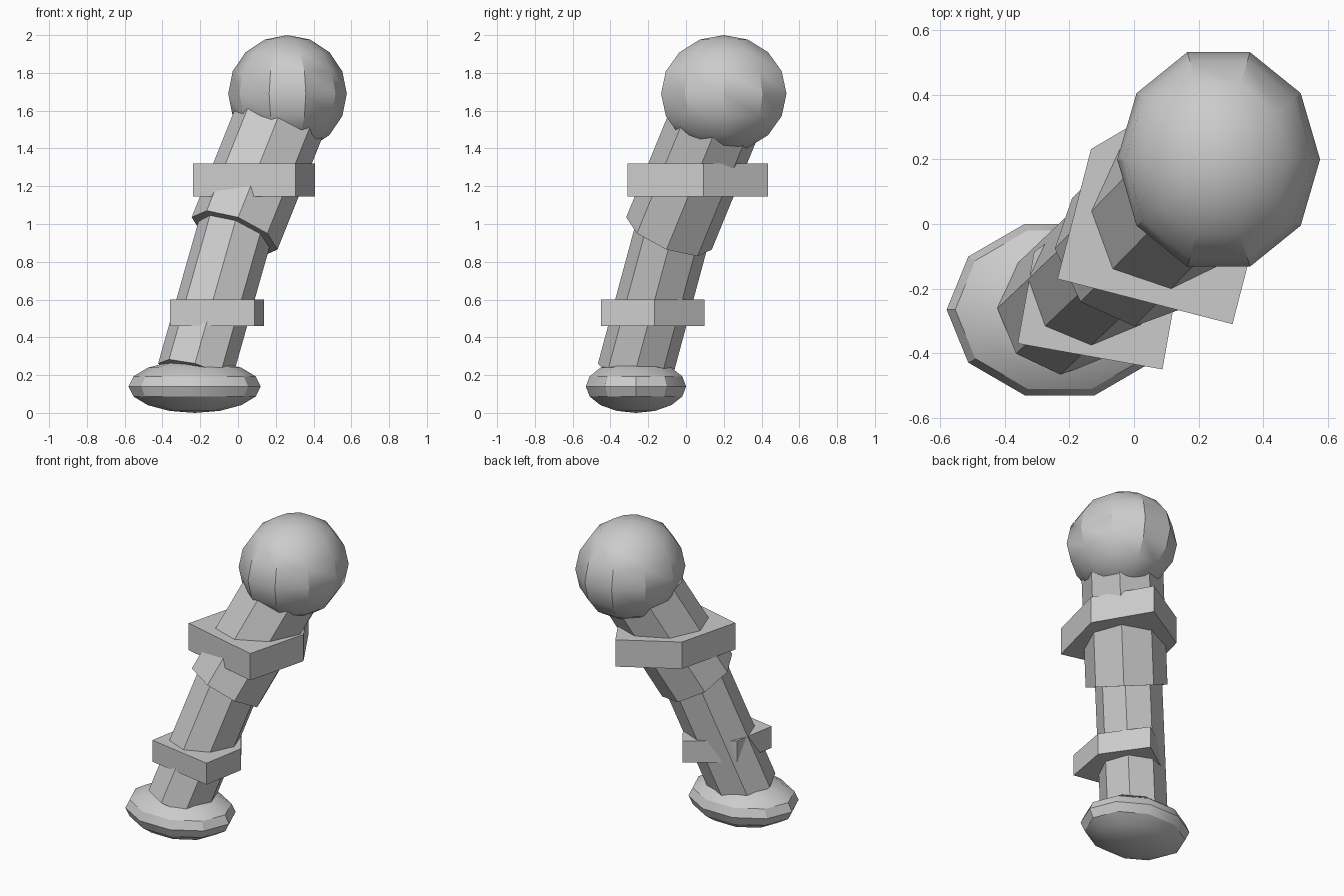
import bpy
import bmesh
from math import radians
from mathutils import Matrix, Vector

cube = bpy.data.objects.get("Cube")
if cube:
    bpy.data.objects.remove(cube, do_unlink=True)

GREY = (0.6, 0.6, 0.6, 1)
grey = bpy.data.materials.new("plain grey")
grey.use_nodes = True
grey.diffuse_color = GREY
grey.node_tree.nodes["Principled BSDF"].inputs["Base Color"].default_value = GREY


def add_part(name, bm):
    """Turn a bmesh into a named grey object."""
    bmesh.ops.recalc_face_normals(bm, faces=bm.faces)
    mesh = bpy.data.meshes.new(name)
    bm.to_mesh(mesh)
    bm.free()
    mesh.materials.append(grey)
    obj = bpy.data.objects.new(name, mesh)
    bpy.context.collection.objects.link(obj)
    return obj


def ellipsoid(name, center, radii):
    """Ten-sided squashed ball with a corner on the x axis."""
    bm = bmesh.new()
    bmesh.ops.create_uvsphere(bm, u_segments=10, v_segments=8, radius=1)
    bmesh.ops.transform(
        bm, verts=bm.verts,
        matrix=Matrix.Translation(center) @ Matrix.Diagonal((*radii, 1))
        @ Matrix.Rotation(radians(90), 4, "Z"))
    obj = add_part(name, bm)
    bpy.ops.object.select_all(action="DESELECT")
    bpy.context.view_layer.objects.active = obj
    obj.select_set(True)
    bpy.ops.object.shade_smooth_by_angle(angle=radians(30))


def leaning_tube(name, bottom, slope, height, radius):
    """Octagonal tube whose axis leans by slope, one corner facing the lean."""
    start = Vector(bottom)
    axis = Vector((*slope, 1))
    length = axis.length * height
    axis.normalize()
    side = Vector((0, 0, 1)).cross(axis).normalized()
    up = axis.cross(side)
    turn = Matrix((side, up, axis)).transposed().to_4x4()
    bm = bmesh.new()
    bmesh.ops.create_cone(bm, cap_ends=True, segments=8, radius1=radius,
                          radius2=radius, depth=length)
    middle = start + axis * length / 2
    bmesh.ops.transform(bm, verts=bm.verts, matrix=Matrix.Translation(middle) @ turn)
    add_part(name, bm)


def pointed_collar(name, left, right, depth, low, high):
    """Flat five-sided collar: a rectangle with a right-angled point behind."""
    a, b = Vector(left), Vector(right)
    along = b - a
    back = Vector((-along.y, along.x)).normalized()
    point = (a + b) / 2 + back * (depth + along.length / 2)
    outline = [a, b, b + back * depth, point, a + back * depth]
    bm = bmesh.new()
    face = bm.faces.new([bm.verts.new((p.x, p.y, low)) for p in outline])
    grown = bmesh.ops.extrude_face_region(bm, geom=[face], use_keep_orig=True)
    verts = [v for v in grown["geom"] if isinstance(v, bmesh.types.BMVert)]
    bmesh.ops.translate(bm, verts=verts, vec=(0, 0, high - low))
    add_part(name, bm)


# Rounded ends
ellipsoid("foot", (-0.23, -0.265, 0.14), (0.35, 0.279, 0.14))
ellipsoid("head", (0.262, 0.2, 1.69), (0.314, 0.349, 0.31))

# Leaning shaft
leaning_tube("lower_shaft", (-0.23, -0.273, 0.21), (0.284, 0.27), 0.9, 0.2)
leaning_tube("upper_shaft", (-0.018, -0.09, 0.95), (0.4, 0.41), 0.7, 0.243)

# Level collars around the shaft
pointed_collar("lower_collar", (-0.36, -0.37), (0.088, -0.45), 0.289, 0.46, 0.6)
pointed_collar("upper_collar", (-0.237, -0.17), (0.305, -0.31), 0.415, 1.145, 1.32)
